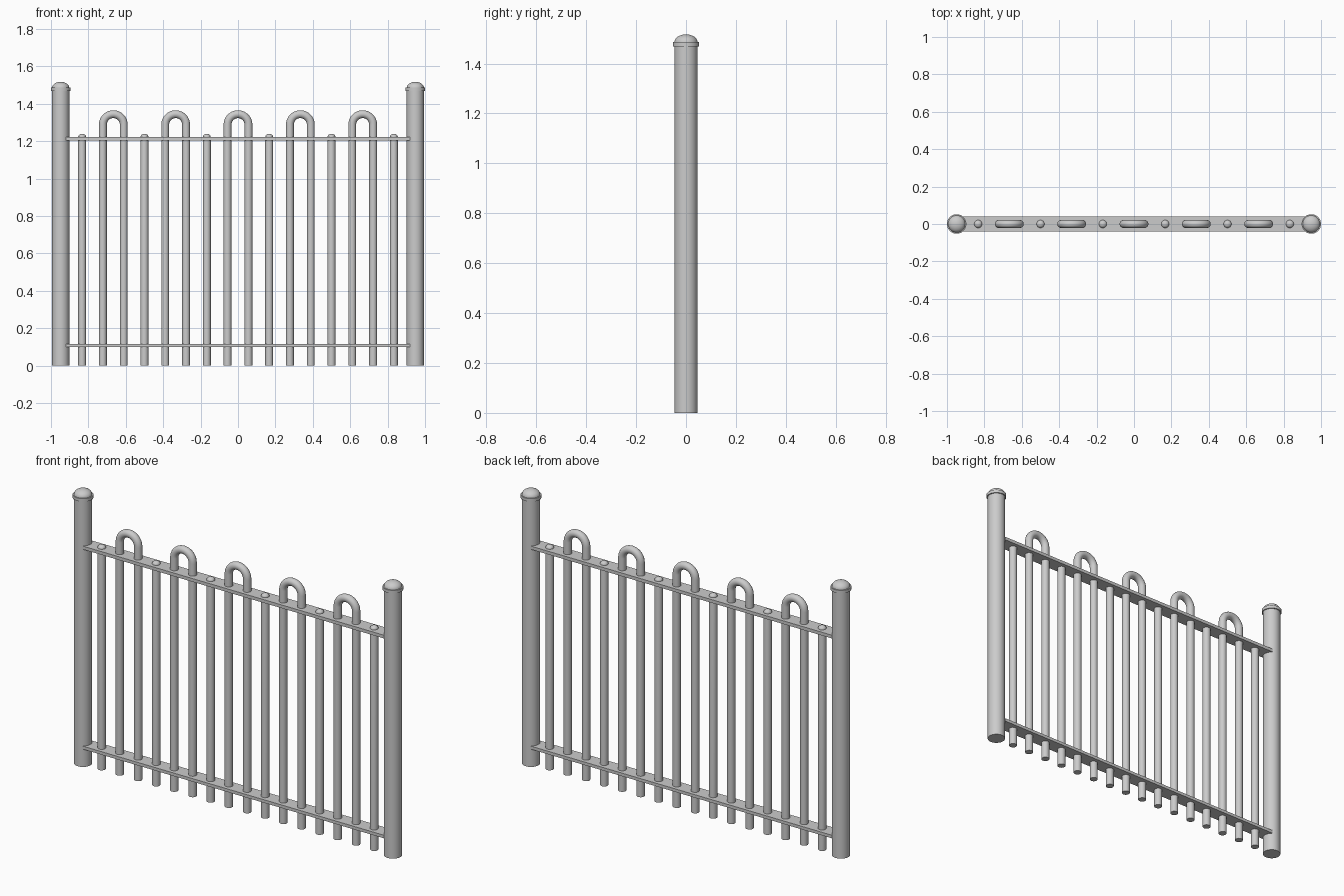
import bpy, bmesh
from math import cos, sin, pi, radians
from mathutils import Vector

if "Cube" in bpy.data.objects:
    bpy.data.objects.remove(bpy.data.objects["Cube"])


def finish(name, bm, smooth=True):
    bmesh.ops.recalc_face_normals(bm, faces=bm.faces[:])
    mesh = bpy.data.meshes.new(name)
    bm.to_mesh(mesh)
    bm.free()
    obj = bpy.data.objects.new(name, mesh)
    bpy.context.collection.objects.link(obj)
    if smooth:
        bpy.ops.object.select_all(action='DESELECT')
        obj.select_set(True)
        bpy.context.view_layer.objects.active = obj
        bpy.ops.object.shade_smooth_by_angle(angle=radians(35))
    return obj


def skin(bm, rings):
    """Join rings of points with quads and cap both ends."""
    rows = [[bm.verts.new(p) for p in ring] for ring in rings]
    n = len(rows[0])
    for a, b in zip(rows, rows[1:]):
        for i in range(n):
            j = (i + 1) % n
            bm.faces.new((a[i], a[j], b[j], b[i]))
    bm.faces.new(rows[0])
    bm.faces.new(rows[-1])


def lathe(name, x, profile, sides):
    bm = bmesh.new()
    skin(bm, [[(x + r * cos(2 * pi * i / sides), r * sin(2 * pi * i / sides), z)
               for i in range(sides)] for r, z in profile])
    return finish(name, bm)


def dome(radius, base, height, steps=8):
    return [(max(radius * cos(pi / 2 * i / steps), 0.001),
             base + height * sin(pi / 2 * i / steps)) for i in range(steps + 1)]


def hoop(name, x, half, radius, spring, sides=24, steps=20):
    # upside-down U: straight leg, half circle, straight leg
    path = [(Vector((x - half, 0, 0)), pi)]
    for i in range(steps + 1):
        a = pi - pi * i / steps
        path.append((Vector((x + half * cos(a), 0, spring + half * sin(a))), a))
    path.append((Vector((x + half, 0, 0)), 0))
    rings = []
    for p, a in path:
        out = Vector((cos(a), 0, sin(a)))
        rings.append([p + radius * (cos(t) * out + sin(t) * Vector((0, 1, 0)))
                      for t in (2 * pi * k / sides for k in range(sides))])
    bm = bmesh.new()
    skin(bm, rings)
    return finish(name, bm)


def rail(name, z0, z1):
    bm = bmesh.new()
    bmesh.ops.create_cube(bm, size=1)
    bmesh.ops.scale(bm, vec=(1.84, 0.08, z1 - z0), verts=bm.verts[:])
    bmesh.ops.translate(bm, vec=(0, 0, (z0 + z1) / 2), verts=bm.verts[:])
    return finish(name, bm, smooth=False)


# End posts with collared, domed caps
for side, x in (("left", -0.948), ("right", 0.948)):
    lathe(side + "_post", x, [(0.046, 0), (0.046, 1.475)], 40)
    lathe(side + "_post_cap", x,
          [(0.052, 1.469), (0.052, 1.486)] + dome(0.046, 1.486, 0.031), 40)

# Flat rails
rail("bottom_rail", 0.099, 0.116)
rail("top_rail", 1.204, 1.222)

# Single round-topped bars
for k in range(6):
    lathe(f"single_bar_{k + 1}", (2 * k - 5) / 6,
          [(0.021, 0)] + dome(0.021, 1.223, 0.016), 24)

# Hooped double bars
for k in range(5):
    hoop(f"hoop_bar_{k + 1}", (k - 2) / 3, 0.056, 0.021, 1.288)
